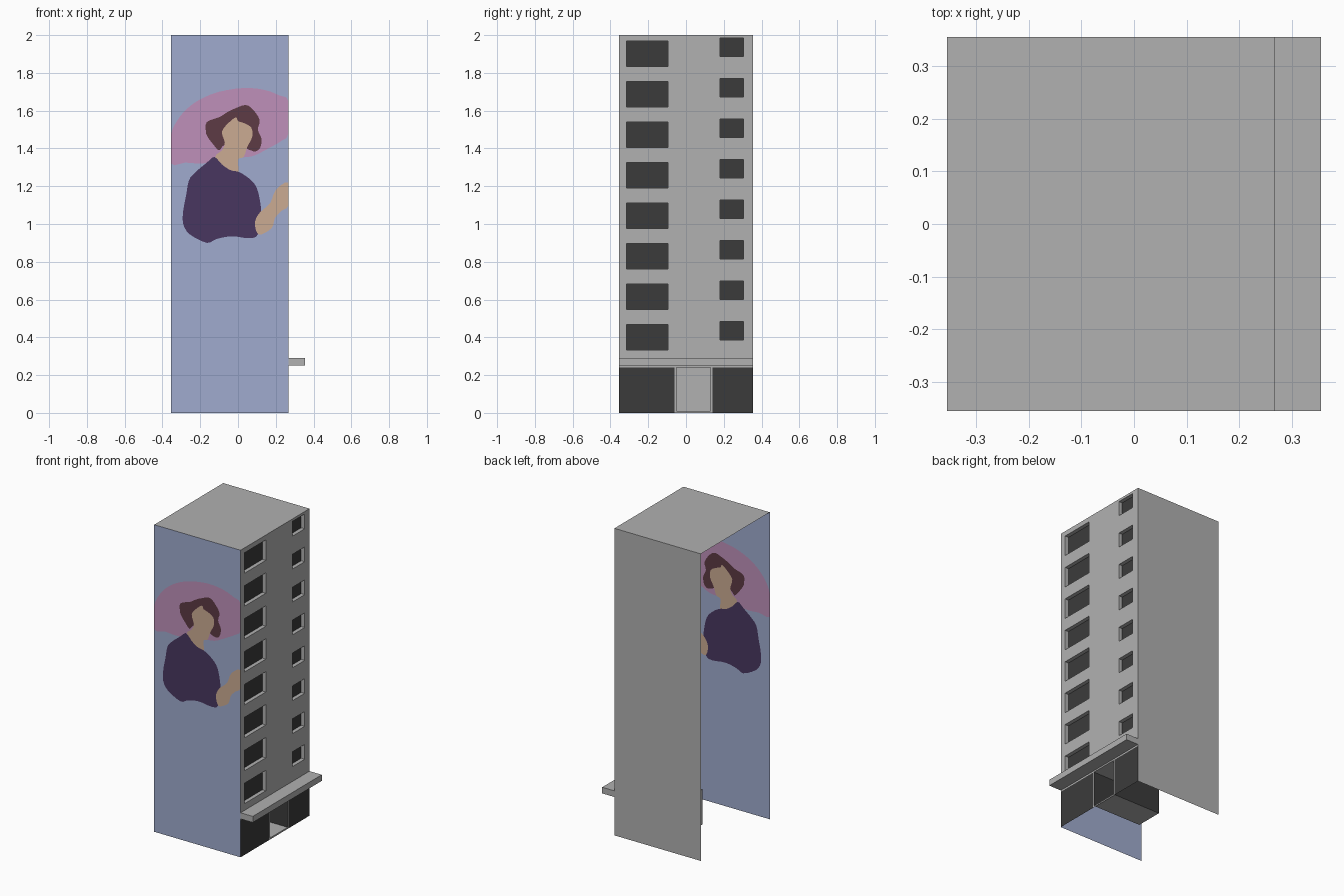
import bpy
from mathutils import Vector
from mathutils.geometry import delaunay_2d_cdt

if "Cube" in bpy.data.objects:
    bpy.data.objects.remove(bpy.data.objects["Cube"])

X0, X1, Y, H = -0.355, 0.267, 0.355, 2.0


def material(name, rgb):
    m = bpy.data.materials.new(name)
    m.diffuse_color = (*rgb, 1)
    m.use_nodes = True
    m.node_tree.nodes["Principled BSDF"].inputs["Base Color"].default_value = m.diffuse_color
    return m


GRAY = material("concrete gray", (0.44, 0.44, 0.44))
DARK = material("dark glass", (0.044, 0.044, 0.044))
BLUE = material("mural blue", (0.35, 0.41, 0.62))
PINK = material("mural pink", (0.52, 0.28, 0.49))
BROWN = material("mural brown", (0.11, 0.043, 0.058))
SKIN = material("mural tan", (0.60, 0.41, 0.29))
PURPLE = material("mural purple", (0.065, 0.037, 0.115))


def mesh_object(name, verts, faces, mats, indices=None):
    me = bpy.data.meshes.new(name)
    me.from_pydata(verts, [], faces)
    for m in mats:
        me.materials.append(m)
    if indices:
        for p, i in zip(me.polygons, indices):
            p.material_index = i
    ob = bpy.data.objects.new(name, me)
    bpy.context.collection.objects.link(ob)
    return ob


def quads_object(name, quads):
    """Object from (four corners, material index) pairs: 0 gray, 1 dark."""
    verts = [c for q, _ in quads for c in q]
    faces = [tuple(range(i * 4, i * 4 + 4)) for i in range(len(quads))]
    return mesh_object(name, verts, faces, [GRAY, DARK], [m for _, m in quads])


def panel(x, y0, y1, z0, z1):
    return [(x, y0, z0), (x, y1, z0), (x, y1, z1), (x, y0, z1)]


def pocket(y0, y1, z0, z1, depth, side_mat, back_mat):
    """Open recess going inward from the right wall."""
    a, b = panel(X1, y0, y1, z0, z1), panel(X1 - depth, y0, y1, z0, z1)
    mats = [0, side_mat, 0, side_mat]      # floor, side, ceiling, side
    out = [([a[i], b[i], b[(i + 1) % 4], a[(i + 1) % 4]], mats[i]) for i in range(4)]
    return out + [(b, back_mat)]


# right wall: grid of cells with window, door and shopfront openings
windows = []
for i in range(8):
    dz = i * 0.2144
    windows += [(-0.315, -0.095, 0.334 + dz, 0.467 + dz),
                (0.18, 0.305, 0.387 + dz, 0.483 + dz)]
door = (-0.05, 0.13, 0.01, 0.24)
shops = [(-Y, -0.06, 0.0, 0.24), (0.14, Y, 0.0, 0.24)]


def inside(y, z, r):
    return r[0] < y < r[1] and r[2] < z < r[3]


holes = windows + [door]
ys = sorted({-Y, Y} | {v for r in holes + shops for v in r[:2]})
zs = sorted({0.0, H} | {v for r in holes + shops for v in r[2:]})
wall = []
for y0, y1 in zip(ys, ys[1:]):
    for z0, z1 in zip(zs, zs[1:]):
        yc, zc = (y0 + y1) / 2, (z0 + z1) / 2
        if not any(inside(yc, zc, r) for r in holes):
            wall.append((panel(X1, y0, y1, z0, z1),
                         int(any(inside(yc, zc, r) for r in shops))))
quads_object("entrance_wall", wall)

# recessed windows and the deep entrance
quads_object("windows", [q for r in windows for q in pocket(*r, 0.025, 0, 1)])
quads_object("entrance_recess", pocket(*door, 0.35, 1, 0))

# back wall and roof (the left side and the underside are open)
mesh_object("back_wall", [(X1, Y, 0), (X0, Y, 0), (X0, Y, H), (X1, Y, H)],
            [(0, 1, 2, 3)], [GRAY])
mesh_object("roof", [(X0, -Y, H), (X1, -Y, H), (X1, Y, H), (X0, Y, H)],
            [(0, 1, 2, 3)], [GRAY])

# canopy over the entrance
bpy.ops.mesh.primitive_cube_add(size=1, location=((X1 + 0.355) / 2, 0, 0.27))
canopy = bpy.context.object
canopy.name = "canopy"
canopy.scale = (0.355 - X1, 2 * Y, 0.04)
canopy.data.materials.append(GRAY)


# front wall with the mural: outlines are cut into the flat wall
def smooth(pts, steps=3):
    """Closed Catmull-Rom curve through the points, kept on the wall."""
    p, n, out = [Vector(q) for q in pts], len(pts), []
    for i in range(n):
        a, b, c, d = (p[(i + k - 1) % n] for k in range(4))
        for s in range(steps):
            t = s / steps
            v = 0.5 * (2 * b + (c - a) * t + (2 * a - 5 * b + 4 * c - d) * t * t
                       + (3 * b - a - 3 * c + d) * t ** 3)
            v.x = min(max(v.x, X0), X1)
            out.append(v)
    area = sum(out[i - 1].cross(out[i]) for i in range(len(out)))
    return out if area > 0 else out[::-1]


backdrop = [(X0, 1.32), (X0, 1.47), (-.32, 1.55), (-.27, 1.61), (-.2, 1.66), (-.1, 1.7),
            (.03, 1.72), (.14, 1.71), (.22, 1.68), (X1, 1.65), (X1, 1.48), (.23, 1.44),
            (.16, 1.4), (.08, 1.36), (0, 1.35), (-.12, 1.33), (-.2, 1.32), (-.28, 1.325)]
hair = [(-.17, 1.49), (-.165, 1.54), (-.1, 1.565), (-.06, 1.59), (-.02, 1.61), (.04, 1.63),
        (.08, 1.605), (.115, 1.55), (.105, 1.5), (.125, 1.45), (.115, 1.4), (.08, 1.385),
        (0, 1.42), (-.07, 1.42), (-.1, 1.39), (-.13, 1.42), (-.16, 1.46)]
face = [(-.01, 1.565), (-.045, 1.54), (-.085, 1.49), (-.07, 1.43), (-.085, 1.39),
        (-.12, 1.355), (-.07, 1.29), (0, 1.265), (0, 1.34), (.03, 1.355), (.05, 1.41),
        (.075, 1.46), (.07, 1.51), (.03, 1.535), (0, 1.545)]
shirt = [(-.125, 1.355), (-.165, 1.325), (-.23, 1.27), (-.26, 1.23), (-.275, 1.15),
         (-.29, 1.07), (-.29, 1.0), (-.255, .945), (-.165, .9), (-.115, .92), (-.035, .935),
         (.06, .925), (.105, .945), (.12, 1.05), (.12, 1.1), (.1, 1.19), (.06, 1.24),
         (.005, 1.275), (-.04, 1.285), (-.085, 1.315)]
arm = [(X1, 1.22), (.2, 1.18), (.17, 1.11), (.115, 1.06), (.09, 1.01), (.1, .955),
       (.125, .945), (.18, .98), (.195, 1.03), (.23, 1.07), (X1, 1.1)]

loops = [[Vector(c) for c in ((X0, 0), (X1, 0), (X1, H), (X0, H))]]
loops += [smooth(s) for s in (backdrop, hair, face, shirt, arm)]
points, outlines = [], []
for loop in loops:
    outlines.append(list(range(len(points), len(points) + len(loop))))
    points += loop
v2, _, tris, _, _, origin = delaunay_2d_cdt(points, [], outlines, 1, 1e-5)
layer_mat = [0, 1, 2, 3, 4, 3]             # the last outline drawn lies on top
mesh_object("mural_wall", [(v.x, -Y, v.y) for v in v2], [tuple(t) for t in tris],
            [BLUE, PINK, BROWN, SKIN, PURPLE],
            [layer_mat[max(o, default=0)] for o in origin])
